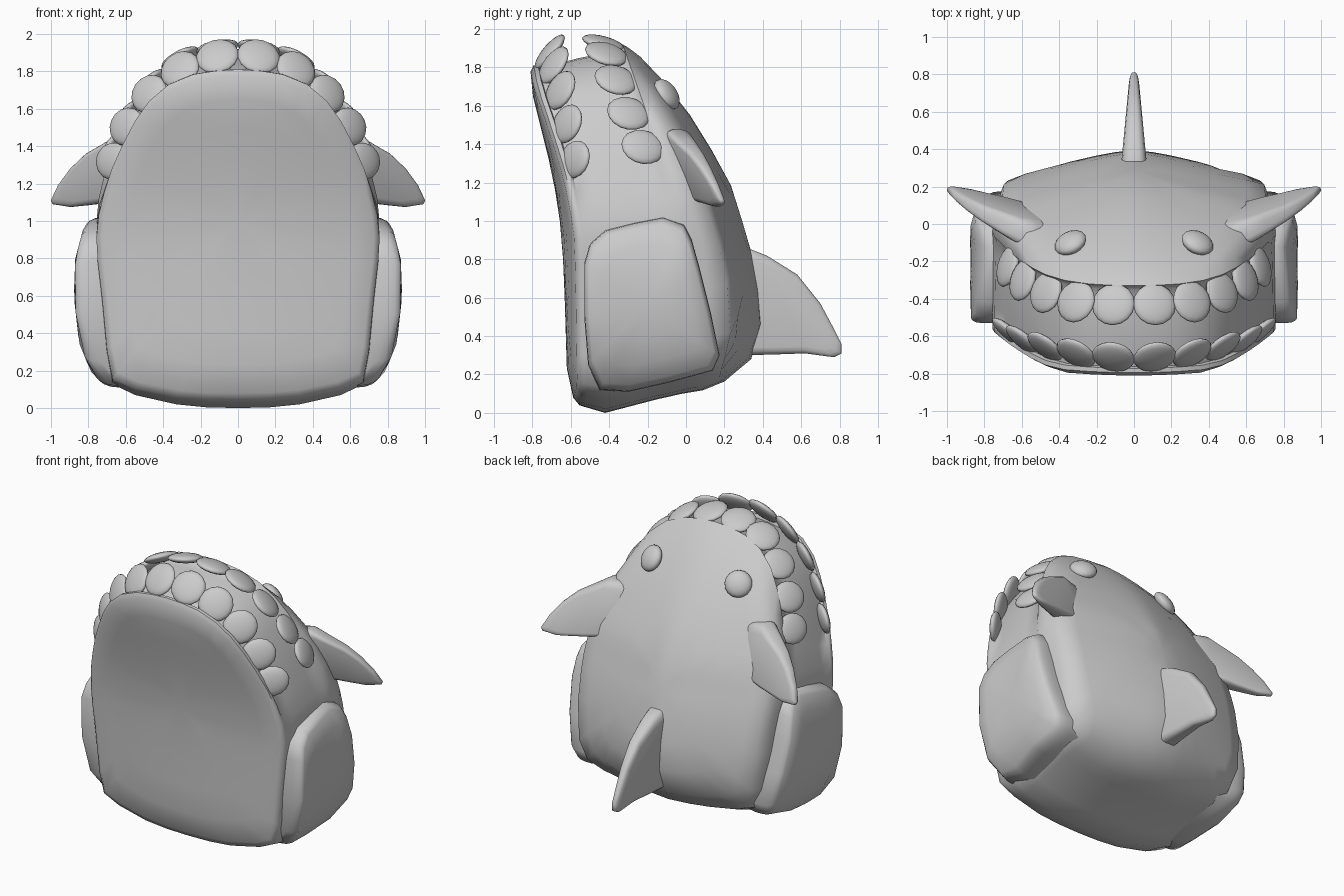
import bpy, bmesh, math
from mathutils import Vector, Matrix

if "Cube" in bpy.data.objects:
    bpy.data.objects.remove(bpy.data.objects["Cube"])

grey = bpy.data.materials.new("grey_fabric")
grey.diffuse_color = (0.6, 0.6, 0.6, 1)
grey.use_nodes = True
grey.node_tree.nodes["Principled BSDF"].inputs["Base Color"].default_value = grey.diffuse_color


def interp(table, v):
    """Piecewise linear lookup."""
    if v <= table[0][0]:
        return table[0][1]
    for (a, p), (b, q) in zip(table, table[1:]):
        if v <= b:
            return p + (q - p) * (v - a) / (b - a)
    return table[-1][1]


def finish(name, bm, angle=40):
    bmesh.ops.recalc_face_normals(bm, faces=bm.faces[:])
    me = bpy.data.meshes.new(name)
    bm.to_mesh(me)
    bm.free()
    me.materials.append(grey)
    ob = bpy.data.objects.new(name, me)
    bpy.context.collection.objects.link(ob)
    bpy.ops.object.select_all(action='DESELECT')
    bpy.context.view_layer.objects.active = ob
    ob.select_set(True)
    bpy.ops.object.shade_smooth_by_angle(angle=math.radians(angle))
    return ob


def loft(name, rings, start=None, end=None, angle=40):
    """Skin closed rings; close each end with a centre point or one face."""
    bm = bmesh.new()
    vs = [[bm.verts.new(p) for p in r] for r in rings]
    n = len(vs[0])
    for a, b in zip(vs, vs[1:]):
        for i in range(n):
            j = (i + 1) % n
            bm.faces.new((a[i], a[j], b[j], b[i]))
    for ring, centre in ((vs[0], start), (vs[-1], end)):
        if centre is None:
            bm.faces.new(ring)
        else:
            c = bm.verts.new(centre)
            for i in range(n):
                bm.faces.new((c, ring[i], ring[(i + 1) % n]))
    return finish(name, bm, angle)


# ---- body: arch-shaped rings lofted from the front panel to the back ----
half = [(0, 0), (.17, 0.002), (.33, .01), (.55, .035), (.67, .065), (.70, .15), (.725, .3),
        (.75, .42), (.757, .49), (.745, .56), (.715, .63), (.675, .70), (.62, .77),
        (.55, .845), (.475, .905), (.37, .955), (.24, .985), (.12, .996), (0, 1)]
arch = half + [(-x, h) for x, h in half[-2:0:-1]]

front_line = [(0, -.53), (.05, -.58), (.2, -.62), (.6, -.632), (.9, -.645), (1.1, -.67), (1.3, -.71),
              (1.5, -.76), (1.7, -.81), (1.81, -.81)]
back_line = [(.1, .15), (.15, .18), (.25, .33), (.45, .395), (.6, .385), (.85, .34), (1.2, .23),
             (1.5, .06), (1.7, -.09), (1.9, -.28), (1.93, -.31)]
lip_line = [(.1, -.02), (.9, -.02), (1.25, -.10), (1.55, -.20), (1.92, -.33)]


def front_y(x, z):
    return interp(front_line, z) + .12 * x * x


def back_y(x, z):
    return interp(back_line, z) - .12 * x * x - .16 * math.sqrt(x * x + .005) + .011


def lip_y(x, z):
    return interp(lip_line, z)


def corner_y(x, z):
    return .4 * lip_y(x, z) + .6 * back_y(x, z)


def scaled(s, zb, zt, yfun, widen=0, zc=1.0):
    pts = []
    for x, h in arch:
        z = zc + (zb + h * (zt - zb) - zc) * s
        x *= s * (1 + widen * max(0, 1 - abs(h - .22) / .22))
        pts.append(Vector((x, yfun(x, z), z)))
    return pts


front_lip = scaled(1, .04, 1.81, lambda x, z: front_y(x, z) + .015)
back_lip = scaled(1, .10, 1.92, lip_y, .04)


def side_ring(t, drop, groove):
    """Ring between the two lips, sunk in where the mouth is."""
    ring = []
    for a, b, (x, h) in zip(front_lip, back_lip, arch):
        p = a.lerp(b, t)
        p.z -= drop * (1 - h) ** 4
        g = 1 - groove * min(1, max(0, (p.z - 1.05) / .15))
        ring.append(Vector((p.x * g, p.y, 1 + (p.z - 1) * g)))
    return ring


rings = [scaled(s, .04, 1.81, front_y) for s in (.2, .4, .6, .8, .96)]
rings.append(front_lip)
rings += [side_ring(*a) for a in ((.05, .012, .005), (.07, .016, .035), (.25, .055, .025),
                                  (.5, .035, .02), (.75, .015, .025), (.95, .003, .035))]
rings.append(back_lip)
rings.append(scaled(.98, .10, 1.92, corner_y, .05))
rings += [scaled(s, .10, 1.92, back_y, .05) for s in (.93, .8, .6, .4, .2)]
loft("body", rings, (0, front_y(0, 1), 1), (0, back_y(0, 1), 1), 60)

# ---- side pads ----
pad = [(-.53, .5), (-.53, .78), (-.50, .88), (-.42, .95), (-.27, .99), (-.12, 1.02), (-.01, .98),
       (.03, .90), (.07, .76), (.13, .52), (.175, .30), (.14, .22), (-.08, .16), (-.30, .11),
       (-.45, .12), (-.51, .25)]
pad_line = [(.1, .70), (.2, .79), (.35, .85), (.6, .878), (.8, .87), (.95, .83), (1.02, .79)]


def pad_x(y, z):
    return interp(pad_line, z) - .3 * max(0, y)


def pad_ring(side, s, inset):
    pts = []
    for y, z in pad:
        y, z = -.2 + (y + .2) * s, .56 + (z - .56) * s
        pts.append((side * (pad_x(y, z) - inset), y, z))
    return pts


for side, label in ((-1, "left"), (1, "right")):
    prs = [pad_ring(side, s, d) for s, d in
           ((.98, .2), (1, .11), (1, .07), (.99, .03), (.96, .008), (.92, 0), (.7, 0), (.4, 0))]
    loft(label + "_pad", prs, None, (side * pad_x(-.2, .56), -.2, .56), 60)


# ---- fins: padded blades, thick at the root, thin at the tip, raked back lower down ----
def fin(name, outline, origin, direction, thick, tip_thick, rake=0):
    d = Vector((direction[0], direction[1], 0)).normalized()
    across = Vector((-d.y, d.x, 0))
    reach = max(s for s, z in outline)
    cs = sum(s for s, z in outline) / len(outline)
    cz = sum(z for s, z in outline) / len(outline)
    blade = []
    for k, f in ((-1, .80), (-.9, .91), (-.7, .97), (-.4, 1), (.4, 1), (.7, .97), (.9, .91), (1, .80)):
        ring = []
        for s, z in outline:
            s, z = cs + (s - cs) * f, cz + (z - cz) * f
            t = thick + (tip_thick - thick) * max(0, s) / reach
            ring.append(Vector((origin[0], origin[1] + rake * (1.47 - z), z)) + d * s + across * (k * t))
        blade.append(ring)
    loft(name, blade, angle=60)


side_fin = [(-.1, 1.46), (.05, 1.475), (.15, 1.42), (.26, 1.36), (.35, 1.28), (.42, 1.19), (.46, 1.11),
            (.45, 1.09), (.35, 1.075), (.25, 1.085), (.12, 1.10), (-.1, 1.14)]
for side, label in ((-1, "left"), (1, "right")):
    fin(label + "_fin", side_fin, (side * .56, -.06), (side * .44, .14), .075, .02, .3)

tail = [(-.06, .86), (.13, .855), (.22, .82), (.38, .72), (.50, .57), (.58, .42), (.61, .36), (.61, .31),
        (.57, .29), (.42, .31), (.28, .305), (.10, .30), (-.06, .30)]
fin("tail_fin", tail, (0, .20), (0, 1), .08, .022)


# ---- flattened ovals for the eyes and teeth ----
def oval(name, centre, axes, radii):
    rot = Matrix(axes).transposed().to_4x4()
    mat = Matrix.Translation(centre) @ rot @ Matrix.Diagonal((*radii, 1))
    bm = bmesh.new()
    bmesh.ops.create_uvsphere(bm, u_segments=16, v_segments=10, radius=1, matrix=mat)
    finish(name, bm, 60)


for side, label in ((-1, "left"), (1, "right")):
    n = Vector((side * .5, 1, .7)).normalized()
    u = n.cross(Vector((0, 0, 1))).normalized()
    oval(label + "_eye", (side * .34, -.10, 1.66), (u, n.cross(u), n), (.09, .09, .045))

# tooth centres on one side, from the top down
front_teeth = [(.11, -.71, 1.88), (.31, -.69, 1.81), (.475, -.655, 1.68), (.595, -.62, 1.505),
               (.67, -.58, 1.32)]
back_teeth = [(.11, -.43, 1.925), (.31, -.415, 1.87), (.47, -.365, 1.735), (.595, -.30, 1.56),
              (.675, -.225, 1.385)]
for row, centres, lean, lift in (("front", front_teeth, (.62, .72), 0), ("back", back_teeth, (-.96, .25), .5)):
    for side, label in ((-1, "left"), (1, "right")):
        for i, (x, y, z) in enumerate(centres):
            out = Vector((side * x / .36, 0, (z - .95) / .81 + lift)).normalized()
            length = (Vector((0, lean[0], 0)) + out * lean[1]).normalized()
            width = out.cross(Vector((0, 1, 0))).normalized()
            oval(f"{row}_{label}_tooth_{i + 1}", (x * side, y, z),
                 (width, length, width.cross(length)), (.116 - .004 * i, .115, .032))
